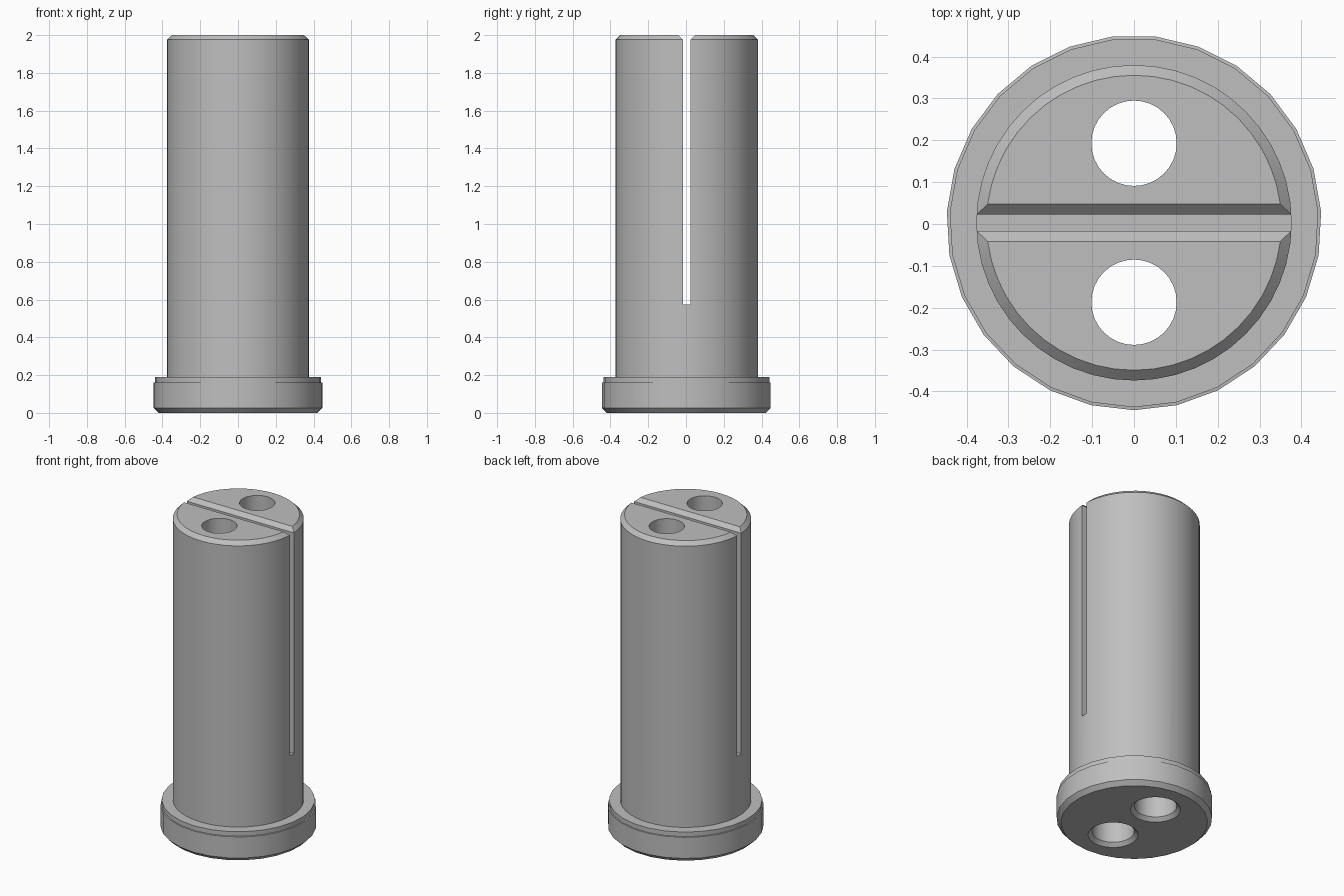
import bpy, bmesh, math

if "Cube" in bpy.data.objects:
    bpy.data.objects.remove(bpy.data.objects["Cube"], do_unlink=True)

CY = 0.003            # axis offset in y
SLOT_Z = 0.575        # floor of the slot

grey = bpy.data.materials.new("plain grey")
grey.use_nodes = True
grey.diffuse_color = (0.52, 0.52, 0.52, 1)
grey.node_tree.nodes["Principled BSDF"].inputs["Base Color"].default_value = (0.52, 0.52, 0.52, 1)


def to_object(bm, name):
    bmesh.ops.recalc_face_normals(bm, faces=bm.faces)
    mesh = bpy.data.meshes.new(name)
    bm.to_mesh(mesh)
    bm.free()
    mesh.materials.append(grey)
    obj = bpy.data.objects.new(name, mesh)
    bpy.context.collection.objects.link(obj)
    return obj


def turned(name, profile, sides, y):
    """Closed solid turned about a vertical axis, one vertex facing -y."""
    bm = bmesh.new()
    rings = []
    for r, z in profile:
        angles = [math.tau * i / sides - math.pi / 2 for i in range(sides)]
        rings.append([bm.verts.new((r * math.cos(a), y + r * math.sin(a), z)) for a in angles])
    for low, high in zip(rings, rings[1:]):
        for i in range(sides):
            j = (i + 1) % sides
            bm.faces.new((low[i], low[j], high[j], high[i]))
    bm.faces.new(rings[0][::-1])
    bm.faces.new(rings[-1])
    return to_object(bm, name)


def combine(target, tool, operation):
    """Apply a boolean and discard the tool."""
    mod = target.modifiers.new("combine", "BOOLEAN")
    mod.operation = operation
    mod.solver = "EXACT"
    mod.object = tool
    bpy.context.view_layer.update()
    graph = bpy.context.evaluated_depsgraph_get()
    mesh = bpy.data.meshes.new_from_object(target.evaluated_get(graph))
    target.modifiers.clear()
    target.data = mesh
    bpy.data.objects.remove(tool, do_unlink=True)


# Flange with bevelled foot and a slight step, joined to the shank
body = turned("slotted_bushing", [(0.422, 0), (0.448, 0.026), (0.448, 0.16),
                                  (0.441, 0.161), (0.441, 0.19)], 27, CY)
shank = turned("shank", [(0.377, 0.1), (0.377, 2)], 48, CY)
combine(body, shank, "UNION")

# Slot that splits the shank into two prongs
bm = bmesh.new()
bmesh.ops.create_cube(bm, size=1)
for v in bm.verts:
    v.co.y = CY + v.co.y * 0.04
    v.co.z = SLOT_Z if v.co.z < 0 else 2.1
combine(body, to_object(bm, "slot_cutter"), "DIFFERENCE")

# Chamfer around the top of each prong
bm = bmesh.new()
bm.from_mesh(body.data)
bm.normal_update()
rim = [e for e in bm.edges
       if all(v.co.z > 1.99 for v in e.verts)
       and sum(f.normal.z > 0.9 for f in e.link_faces) == 1]
bmesh.ops.bevel(bm, geom=rim, offset=0.0245, offset_type="OFFSET", segments=1,
                affect="EDGES", profile=0.5)
bm.to_mesh(body.data)
bm.free()

# Two through bores, wider and countersunk at the foot
for side in (-1, 1):
    bore = turned("bore_cutter", [(0.164, -0.02), (0.122, 0.022), (0.122, SLOT_Z),
                                  (0.102, SLOT_Z), (0.102, 2.1)], 32, CY + side * 0.19)
    combine(body, bore, "DIFFERENCE")

bpy.ops.object.select_all(action="DESELECT")
body.select_set(True)
bpy.context.view_layer.objects.active = body
bpy.ops.object.shade_smooth_by_angle(angle=math.radians(30))
